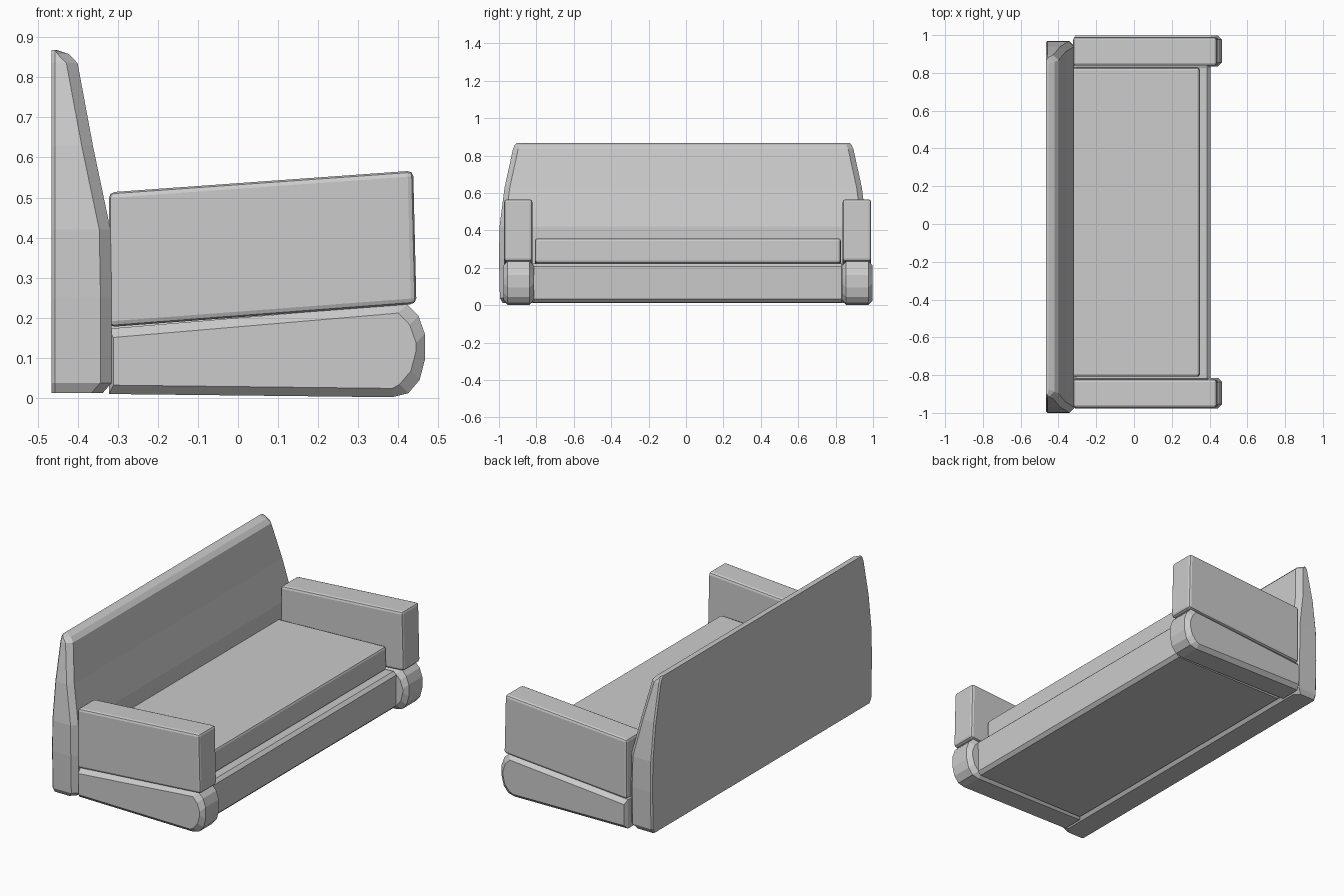
import bpy, bmesh

if "Cube" in bpy.data.objects:
    bpy.data.objects.remove(bpy.data.objects["Cube"])


def finish(bm, name, bevel=0.0, segments=1):
    bmesh.ops.recalc_face_normals(bm, faces=bm.faces)
    if bevel:
        bmesh.ops.bevel(bm, geom=[e for e in bm.edges if e.calc_face_angle(0) > 0.9],
                        offset=bevel, segments=segments, profile=0.5,
                        affect='EDGES', clamp_overlap=True)
    mesh = bpy.data.meshes.new(name)
    bm.to_mesh(mesh)
    bm.free()
    obj = bpy.data.objects.new(name, mesh)
    bpy.context.collection.objects.link(obj)
    return obj


def loft(rings, name, bevel=0.0, segments=1):
    """Skin closed rings of equal point count and cap both ends."""
    bm = bmesh.new()
    loops = [[bm.verts.new(p) for p in ring] for ring in rings]
    n = len(loops[0])
    for a, b in zip(loops, loops[1:]):
        for i in range(n):
            j = (i + 1) % n
            bm.faces.new((a[i], a[j], b[j], b[i]))
    bm.faces.new(loops[0])
    bm.faces.new(loops[-1])
    return finish(bm, name, bevel, segments)


def slab(profile, y0, y1, name, bevel, segments=1):
    """Extrude an x-z profile along y."""
    return loft([[(x, y, z) for x, z in profile] for y in (y0, y1)], name, bevel, segments)


# Backrest: horizontal sections (z, front x, half width), chamfered front corners
sections = [(0.012, -0.338, 0.965), (0.038, -0.315, 0.980), (0.25, -0.315, 0.985),
            (0.42, -0.318, 0.982), (0.63, -0.362, 0.955), (0.835, -0.400, 0.910),
            (0.858, -0.422, 0.900), (0.868, -0.452, 0.890)]
rings = []
for z, xf, w in sections:
    c, xs, b = -0.015, min(xf, xf - 0.028), -0.465
    xs = max(xs, b + 0.008)
    half = [(b, w - 0.008), (b + 0.008, w), (xs, w), (xf, w - 0.028)]
    rings.append([(x, c + y, z) for x, y in half] +
                 [(x, c - y, z) for x, y in reversed(half)])
loft(rings, "backrest")

# Arms: sloping pad above a wedge with a rounded nose
pad = [(-0.322, 0.177), (0.445, 0.235), (0.437, 0.567), (-0.322, 0.513)]
wedge = [(-0.322, 0.010), (0.385, 0.002), (0.425, 0.012), (0.453, 0.045), (0.466, 0.095),
         (0.466, 0.160), (0.450, 0.205), (0.422, 0.234), (0.38, 0.232), (-0.322, 0.173)]


def rounded_wedge(y0, y1, name, b=0.022):
    cx, cz = 0.07, 0.11
    inset = [(x + (b * 0.5 if x < cx else -b * (x > 0.40)),
              z + (b if z < cz else -b)) for x, z in wedge]
    layers = [(y0, inset), (y0 + b, wedge), (y1 - b, wedge), (y1, inset)]
    return loft([[(x, y, z) for x, z in p] for y, p in layers], name)


for side, y0, y1 in (("left", -0.972, -0.822), ("right", 0.838, 0.99)):
    slab(pad, y0, y1, side + "_arm_pad", 0.014, 2)
    rounded_wedge(y0 - 0.004, y1 + 0.008, side + "_arm_base")

# Base frame between the arms
slab([(-0.325, 0.015), (0.402, 0.015), (0.405, 0.225), (-0.325, 0.19)],
     -0.835, 0.85, "seat_base", 0.018)

# Seat cushion
slab([(-0.335, 0.185), (0.350, 0.225), (0.347, 0.358), (-0.335, 0.333)],
     -0.808, 0.828, "seat_cushion", 0.014, 2)
